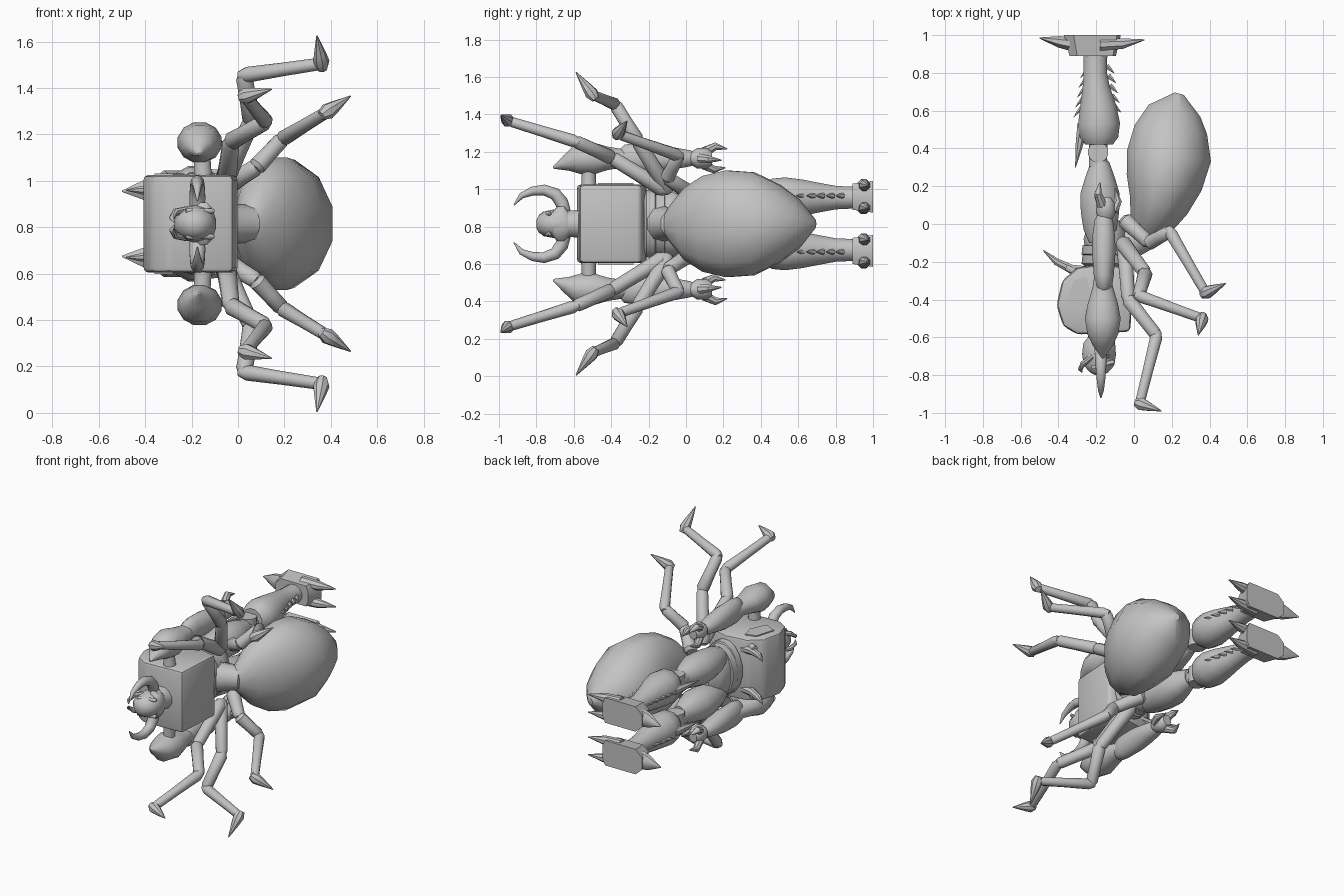
import bpy, bmesh, math
from mathutils import Vector

cube = bpy.data.objects.get("Cube")
if cube:
    bpy.data.objects.remove(cube, do_unlink=True)

MID = 0.815  # height of the mirror plane

grey = bpy.data.materials.new("plain grey")
grey.use_nodes = True
COLOR = (0.55, 0.55, 0.55, 1)
grey.diffuse_color = COLOR
grey.node_tree.nodes["Principled BSDF"].inputs["Base Color"].default_value = COLOR


def tube(bm, path, radii, sides=12):
    """Sweep an elliptical ring along a path; radii are numbers or (side, up) pairs."""
    path = [Vector(p) for p in path]
    rings = []
    for i, p in enumerate(path):
        d = (path[min(i + 1, len(path) - 1)] - path[max(i - 1, 0)]).normalized()
        ref = Vector((0, 0, 1)) if abs(d.z) < 0.9 else Vector((0, 1, 0))
        u = d.cross(ref).normalized()
        v = u.cross(d)
        r = radii[i]
        a, b = r if isinstance(r, tuple) else (r, r)
        angles = [math.tau * (k + 0.5) / sides for k in range(sides)]
        rings.append([bm.verts.new(p + u * a * math.cos(t) + v * b * math.sin(t)) for t in angles])
    for lo, hi in zip(rings, rings[1:]):
        for k in range(sides):
            n = (k + 1) % sides
            bm.faces.new((lo[k], lo[n], hi[n], hi[k]))
    bm.faces.new(rings[0])
    bm.faces.new(rings[-1])


def bone(bm, a, b, r1, r2, sides=10):
    """Limb segment with rounded ends."""
    a, b = Vector(a), Vector(b)
    at = [a.lerp(b, t) for t in (-0.06, 0.04, 0.5, 0.93, 1.04)]
    tube(bm, at, [r1 * 0.6, r1, (r1 + r2) * 0.48, r2, r2 * 0.6], sides)


def cone(bm, a, b, r, sides=8):
    a, b = Vector(a), Vector(b)
    tube(bm, [a, a.lerp(b, 0.45), b], [r, r * 0.7, r * 0.06], sides)


def prism(bm, outline, lo, hi, axis, shrink=1.0, bevel=0.0):
    """Extrude an outline along y or z; shrink scales the low end about its centre."""
    c = sum((Vector(p) for p in outline), Vector((0, 0))) / len(outline)
    ends = []
    for h, s in ((lo, shrink), (hi, 1.0)):
        pts = [c + (Vector(p) - c) * s for p in outline]
        ends.append([bm.verts.new((p.x, h, p.y) if axis == "y" else (p.x, p.y, h)) for p in pts])
    n = len(outline)
    faces = [bm.faces.new(ends[0]), bm.faces.new(ends[1])]
    for k in range(n):
        m = (k + 1) % n
        faces.append(bm.faces.new((ends[0][k], ends[0][m], ends[1][m], ends[1][k])))
    if bevel:
        edges = list({e for f in faces for e in f.edges})
        bmesh.ops.bevel(bm, geom=edges, offset=bevel, segments=2, profile=0.5, affect="EDGES")


def build(name, fill, paired=True):
    """Make the part, plus its reflection when paired."""
    for side in (("left", "right") if paired else ("",)):
        bm = bmesh.new()
        fill(bm)
        if side == "right":
            for v in bm.verts:
                v.co.z = 2 * MID - v.co.z
        bmesh.ops.recalc_face_normals(bm, faces=bm.faces)
        label = f"{side}_{name}" if side else name
        mesh = bpy.data.meshes.new(label)
        bm.to_mesh(mesh)
        bm.free()
        mesh.materials.append(grey)
        ob = bpy.data.objects.new(label, mesh)
        bpy.context.collection.objects.link(ob)
        bpy.ops.object.select_all(action="DESELECT")
        ob.select_set(True)
        bpy.context.view_layer.objects.active = ob
        bpy.ops.object.shade_smooth_by_angle(angle=math.radians(40))


# Abdomen: pointed egg
def abdomen(bm):
    xs = (0.04, 0.055, 0.09, 0.13, 0.16, 0.185, 0.195, 0.215, 0.24)
    ys = (-0.13, -0.09, 0.0, 0.1, 0.22, 0.36, 0.5, 0.6, 0.69)
    rs = ((.02, .02), (.06, .09), (.12, .2), (.165, .265), (.21, .295),
          (.232, .285), (.2, .215), (.145, .135), (.025, .025))
    tube(bm, [(x, y, MID) for x, y in zip(xs, ys)], rs, 12)
build("abdomen", abdomen, False)


# Chest block with belly bulge towards -x
def chest(bm):
    outline = [(0, -.24), (-.02, -.57), (-.3, -.585), (-.375, -.54),
               (-.41, -.43), (-.38, -.3), (-.3, -.23), (-.15, -.21)]
    prism(bm, outline, 0.605, 1.025, "z", 1, 0.022)
build("chest", chest, False)


# Raised pentagon panel and short tube on each flank
def flank(bm):
    prism(bm, [(-.36, -.43), (-.32, -.3), (-.25, -.28), (-.23, -.36), (-.28, -.47)], 1.02, 1.032, "z")
    tube(bm, [(-.3, -.26, .98), (-.36, -.23, .98)], [.018, .018])
build("flank_panel", flank)


# Waist plates and pelvis
def waist(bm):
    for y, r in ((-.19, .185), (-.14, .175)):
        tube(bm, [(-.15, y - .035, MID), (-.15, y - .02, MID), (-.15, y + .025, MID), (-.15, y + .035, MID)],
             [(.11, r - .02), (.13, r), (.125, r), (.1, r - .02)], 16)
    tube(bm, [(-.15, y, MID) for y in (-.14, -.08, -.01, .04)],
         [(.11, .17), (.12, .18), (.1, .16), (.05, .08)], 14)
    bone(bm, (-.08, -.13, MID), (.07, -.06, MID), .1, .08)
build("waist", waist, False)


def waist_spike(bm):
    tube(bm, [(-.24, -.25, .95), (-.33, -.24, .955), (-.41, -.2, .96), (-.48, -.14, .96)],
         [.028, .026, .02, .003], 8)
build("waist_spike", waist_spike)


# Head and neck
def head(bm):
    tube(bm, [(-.17, -.55, MID), (-.17, -.64, MID)], [.08, .07])
    tube(bm, [(-.185, y, MID) for y in (-.6, -.63, -.69, -.75, -.785, -.8)],
         [(.06, .055), (.085, .08), (.092, .08), (.082, .068), (.05, .05), (.02, .02)], 14)
    tube(bm, [(-.15, y, MID) for y in (-.63, -.65, -.69, -.71)],
         [(.05, .07), (.055, .095), (.055, .095), (.05, .07)], 12)
build("head", head, False)


def face(bm):
    # Horn, mandible and cheek ridge
    yz = ((-.65, .88), (-.665, .93), (-.7, .975), (-.76, .996), (-.82, .99), (-.88, .965), (-.92, .915))
    tube(bm, [(-.175, y, z) for y, z in yz], [.034, .036, .033, .029, .024, .016, .003], 10)
    tube(bm, [(-.22, -.7, .875), (-.27, -.74, .865), (-.285, -.77, .84), (-.275, -.785, .822)],
         [.016, .016, .012, .003], 8)
    bone(bm, (-.11, -.73, .87), (-.22, -.76, .87), .012, .012)
build("horn_and_mandible", face)


# Arm: shoulder peg, swollen upper arm, forearm
def arm(bm):
    bone(bm, (-.15, -.52, 1.0), (-.155, -.52, 1.11), .042, .038)
    tube(bm, [(-.165, y, z) for y, z in ((-.71, 1.115), (-.64, 1.14), (-.58, 1.16), (-.5, 1.165),
                                         (-.42, 1.165), (-.33, 1.165), (-.26, 1.165))],
         [(.006, .006), (.055, .045), (.084, .082), (.098, .09), (.082, .065), (.055, .05), (.045, .05)], 12)
    tube(bm, [(-.16, y, 1.165) for y in (-.37, -.33, -.27, -.15, -.06, .02, .05)],
         [(.02, .03), (.045, .075), (.055, .085), (.064, .078), (.062, .06), (.05, .045), (.035, .035)], 12)
build("arm", arm)


def hand(bm):
    tube(bm, [(-.15, y, 1.165) for y in (.02, .06, .11, .14)],
         [(.035, .03), (.055, .055), (.05, .055), (.03, .035)], 10)
    for base, mid, tip in (((-.17, .1, 1.2), (-.19, .16, 1.23), (-.18, .22, 1.215)),
                           ((-.17, .1, 1.13), (-.19, .15, 1.105), (-.18, .21, 1.115)),
                           ((-.11, .07, 1.165), (-.085, .12, 1.16), (-.1, .19, 1.155))):
        tube(bm, [base, mid, tip], [.028, .022, .003], 8)
build("claw_hand", hand)


# Walking leg: thigh, knee, calf
def leg(bm):
    tube(bm, [(-.18, y, .935) for y in (-.1, -.03, .06, .16, .25, .33)],
         [(.06, .06), (.09, .085), (.105, .1), (.108, .105), (.08, .085), (.05, .06)], 12)
    bone(bm, (-.19, .3, .945), (-.19, .44, .945), .052, .052)
    tube(bm, [(-.19, .38, .89), (-.19, .38, 1.0)], [.055, .055], 14)
    tube(bm, [(x, y, .955) for x, y in ((-.185, .42), (-.185, .46), (-.185, .53), (-.19, .62),
                                        (-.2, .72), (-.205, .8), (-.205, .9))],
         [(.075, .08), (.105, .105), (.115, .112), (.1, .1), (.075, .08), (.064, .065), (.066, .06)], 12)
build("leg", leg)


def leg_spikes(bm):
    cone(bm, (-.27, .53, .955), (-.31, .3, .955), .032)
    for i in range(5):
        y = .59 + i * .052
        x = .105 - i * .009
        cone(bm, (-.185 - x + .015, y + .03, .965), (-.2 - x - .015, y - .025, .965), .013, 6)
        cone(bm, (-.2 + x - .015, y + .04, .965), (-.185 + x + .012, y, .965), .016, 6)
build("leg_spikes", leg_spikes)


# Foot: tapered block, front claw, two heel spikes
def foot(bm):
    outline = [(-.37, .92), (-.37, 1.0), (-.32, 1.045), (-.09, 1.045), (-.07, 1.0),
               (-.07, .92), (-.09, .875), (-.32, .875)]
    prism(bm, outline, .89, 1.0, "y", .82)
    tube(bm, [(-.34, .955, .96), (-.4, .965, .96), (-.5, .985, .955)],
         [(.04, .06), (.032, .048), (.003, .003)], 8)
    for z in (.9, 1.02):
        tube(bm, [(-.18, .95, z), (-.06, .955, z), (.055, .975, z)], [.036, .03, .003], 8)
build("foot", foot)


# Three jointed insect legs per side, each ending in a spike
LIMBS = {
    "front": [(-.05, -.12, 1.0), (-.03, -.4, 1.17), (.12, -.59, 1.255), (.03, -.95, 1.365), (.145, -.99, 1.395)],
    "middle": [(-.06, -.1, 1.0), (.06, -.26, 1.26), (.025, -.38, 1.455), (.36, -.5, 1.505), (.34, -.588, 1.625)],
    "rear": [(-.05, .02, .98), (.08, -.1, 1.06), (.19, -.04, 1.18), (.38, -.365, 1.295), (.485, -.315, 1.365)],
}
for which, joints in LIMBS.items():
    def insect_leg(bm):
        for (a, b), (r1, r2) in zip(zip(joints, joints[1:]), ((.045, .038), (.04, .036), (.034, .027))):
            bone(bm, a, b, r1, r2)
        a, b = Vector(joints[-2]), Vector(joints[-1])
        tube(bm, [a.lerp(b, t) for t in (-.2, .05, .35, 1)], [.022, .036, .027, .003], 8)
    build(which + "_insect_leg", insect_leg)
